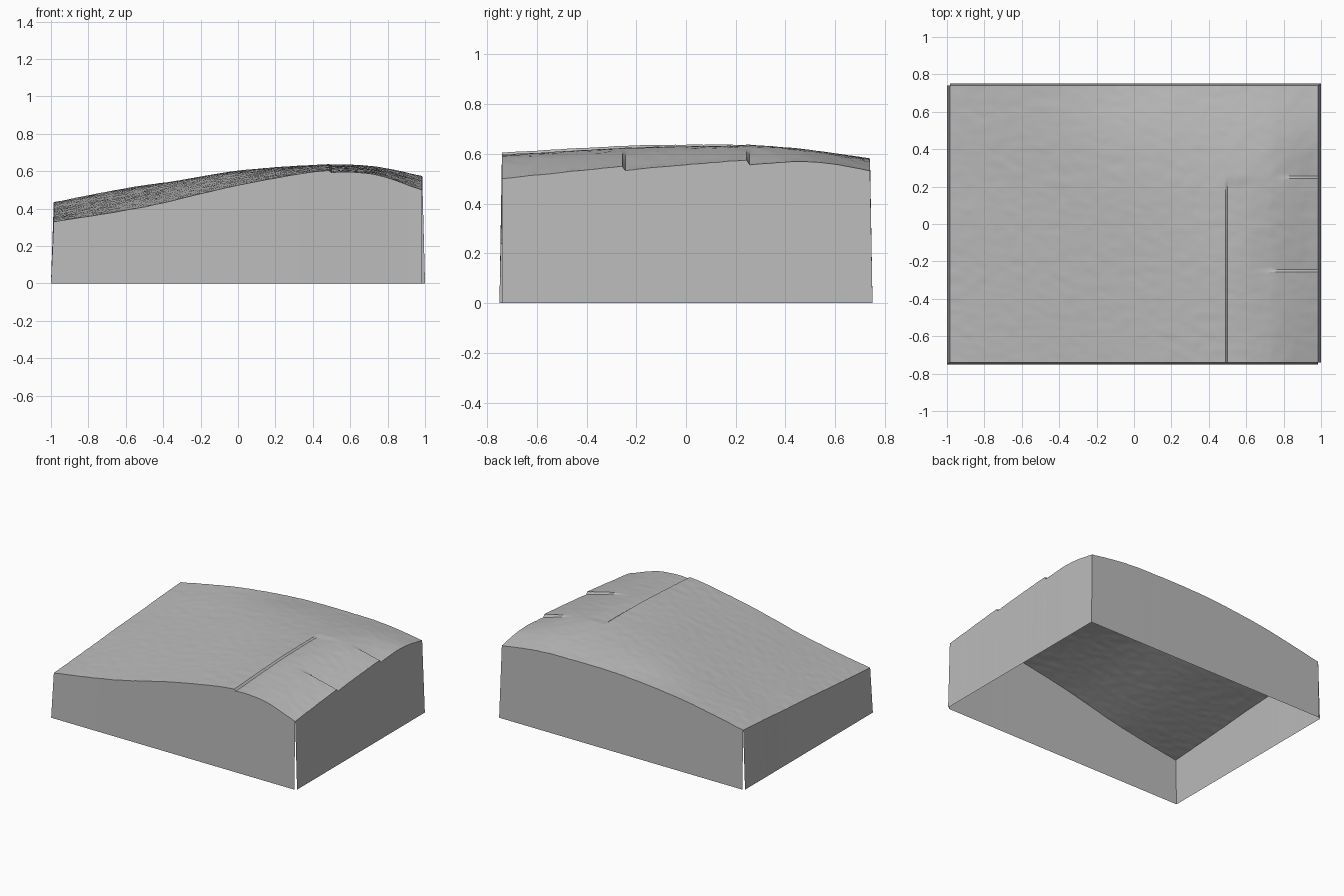
import bpy
import bmesh
from mathutils import Vector, noise

cube = bpy.data.objects.get("Cube")
if cube:
    bpy.data.objects.remove(cube, do_unlink=True)

grey = bpy.data.materials.new("stone grey")
grey.use_nodes = True
COLOUR = (0.5, 0.5, 0.5, 1)
grey.diffuse_color = COLOUR
grey.node_tree.nodes["Principled BSDF"].inputs["Base Color"].default_value = COLOUR

HX, HY = 0.985, 0.74      # half size of the ground
BX, BY = 1.0, 0.75        # half size of the flared base

# Ground heights: one row per x station, one column per y station
STATION_X = [-HX, -0.5, 0, 0.49, 0.73, HX]
STATION_Y = [-HY, -0.25, 0, 0.25, 0.5, HY]
HEIGHTS = [
    [0.33, 0.365, 0.385, 0.40, 0.42, 0.435],
    [0.41, 0.455, 0.475, 0.495, 0.515, 0.525],
    [0.525, 0.565, 0.585, 0.60, 0.60, 0.575],
    [0.605, 0.632, 0.637, 0.635, 0.615, 0.58],
    [0.583, 0.608, 0.62, 0.626, 0.61, 0.568],
    [0.50, 0.55, 0.565, 0.575, 0.577, 0.532],
]


def curve(keys, values, t):
    """Smooth curve through the given values."""
    last = len(keys) - 1
    i = max(k for k in range(last) if k == 0 or keys[k] <= t)

    def slope(k):
        a, b = max(k - 1, 0), min(k + 1, last)
        return (values[b] - values[a]) / (keys[b] - keys[a])

    w = keys[i + 1] - keys[i]
    s = (t - keys[i]) / w
    r = 1 - s
    return (values[i] * (1 + 2 * s) * r * r + values[i + 1] * (3 - 2 * s) * s * s
            + w * s * r * (slope(i) * r - slope(i + 1) * s))


def clamp(v):
    return min(max(v, 0), 1)


def ledge(t, start, length):
    """Sudden drop at start that heals over the given length."""
    return clamp((t - start) / 0.012) * clamp(1 - (t - start) / length)


def height(x, y, columns):
    z = curve(STATION_X, columns, x)
    # Long ledge across the crest
    z -= (0.01 - 0.006 * y) * clamp((0.25 - y) / 0.05) * ledge(x, 0.488, 0.24)
    # Two short ledges running in from the right edge
    z -= 0.018 * clamp((x - 0.62) / 0.3) * ledge(y, -0.256, 0.5)
    z -= 0.02 * clamp((x - 0.74) / 0.22) * ledge(y, 0.244, 0.45)
    # Gentle weathering
    z += 0.0016 * noise.noise(Vector((x * 14 + y * 6, y * 20, 0)))
    return z + 0.0008 * noise.noise(Vector((x * 40, y * 45, 3)))


def spaced(half, count, extra):
    even = [-half + 2 * half * i / count for i in range(count + 1)]
    kept = [v for v in even if all(abs(v - e) > 0.004 for e in extra)]
    return sorted(kept + extra)


def finish(name, bm):
    mesh = bpy.data.meshes.new(name)
    bm.to_mesh(mesh)
    bm.free()
    mesh.materials.append(grey)
    obj = bpy.data.objects.new(name, mesh)
    bpy.context.collection.objects.link(obj)
    return obj


# Ground surface, with grid lines placed exactly on the ledges
xs = spaced(HX, 140, [0.488, 0.5])
ys = spaced(HY, 104, [-0.256, -0.244, 0.244, 0.256])
bm = bmesh.new()
grid = []
for y in ys:
    columns = [curve(STATION_Y, row, y) for row in HEIGHTS]
    grid.append([bm.verts.new((x, y, height(x, y, columns))) for x in xs])
for low, high in zip(grid, grid[1:]):
    for i in range(len(xs) - 1):
        bm.faces.new((low[i], low[i + 1], high[i + 1], high[i]))

rims = {
    "front_wall": [v.co.copy() for v in grid[0]],
    "right_wall": [row[-1].co.copy() for row in grid],
    "back_wall": [v.co.copy() for v in reversed(grid[-1])],
    "left_wall": [row[0].co.copy() for row in reversed(grid)],
}
ground = finish("ground_surface", bm)
bpy.ops.object.select_all(action="DESELECT")
ground.select_set(True)
bpy.context.view_layer.objects.active = ground
bpy.ops.object.shade_smooth_by_angle(angle=0.5)

# Thin walls from the ground rim down to the base, open underneath;
# two opposite corners flare out, the other two stay slightly parted
FEET = {
    "front_wall": ((-BX, -BY), (HX, -BY)),
    "right_wall": ((BX, -HY), (BX, BY)),
    "back_wall": ((BX, BY), (-HX, BY)),
    "left_wall": ((-BX, HY), (-BX, -BY)),
}
for name, rim in rims.items():
    start, end = (Vector((*p, 0)) for p in FEET[name])
    span = (rim[-1] - rim[0]).xy.length
    bm = bmesh.new()
    pairs = []
    for top in rim:
        foot = start.lerp(end, (top - rim[0]).xy.length / span)
        pairs.append((bm.verts.new(foot), bm.verts.new(top)))
    for (a, b), (c, d) in zip(pairs, pairs[1:]):
        bm.faces.new((a, c, d, b))
    finish(name, bm)
